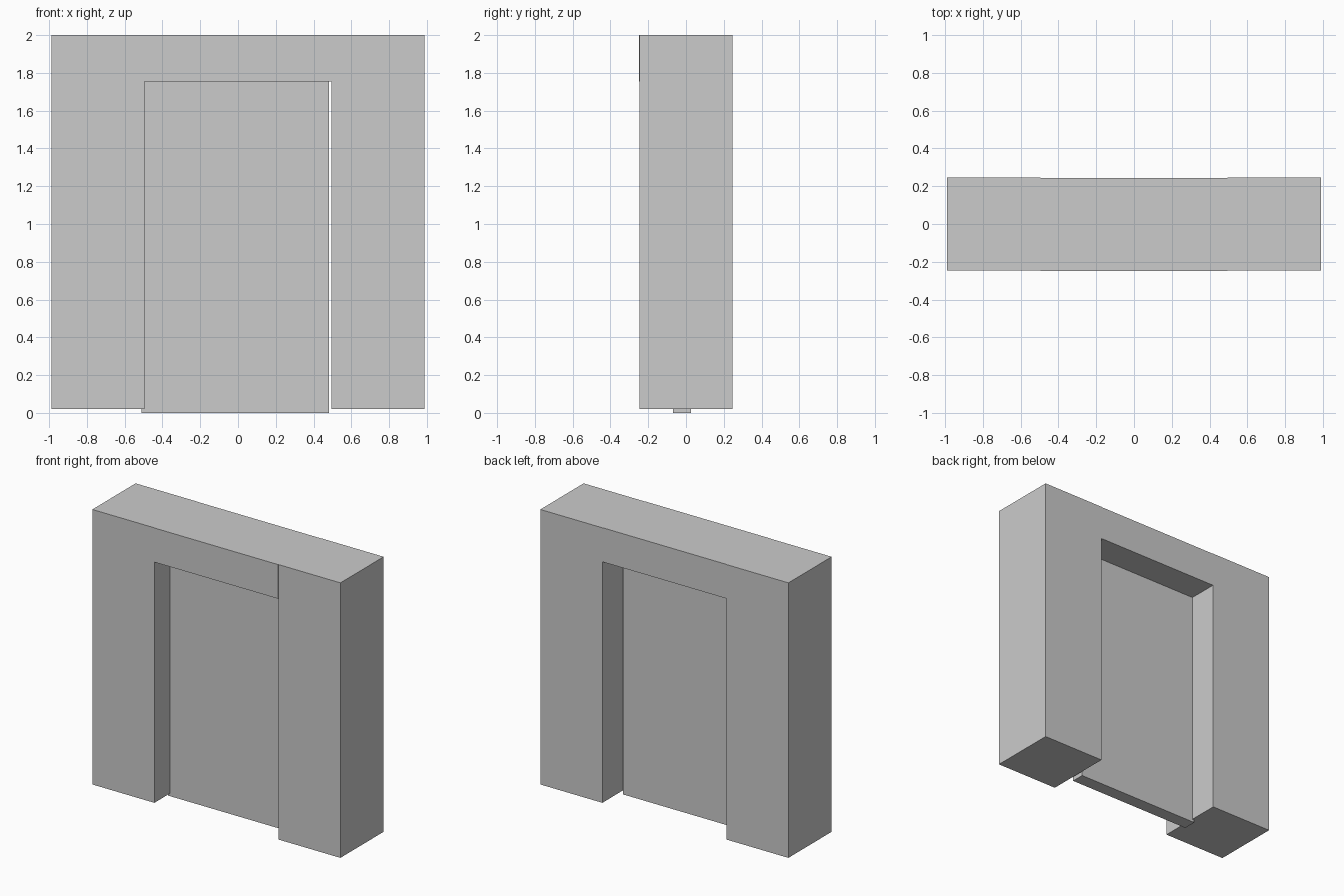
import bpy

if "Cube" in bpy.data.objects:
    bpy.data.objects.remove(bpy.data.objects["Cube"])


def box(name, x, y, z):
    """Box from (min, max) ranges on each axis."""
    bpy.ops.mesh.primitive_cube_add(
        size=1, location=[(a + b) / 2 for a, b in (x, y, z)])
    ob = bpy.context.object
    ob.name = name
    ob.scale = [b - a for a, b in (x, y, z)]
    bpy.ops.object.transform_apply(location=False, rotation=False, scale=True)
    return ob


OUTER, INNER, DEPTH = 0.988, 0.494, 0.246

# Pillars either side of the opening
box("left_pillar", (-OUTER, -INNER), (-DEPTH, DEPTH), (0.02, 2.0))
box("right_pillar", (INNER, OUTER), (-DEPTH, DEPTH), (0.02, 2.0))

# Lintel, set a hair forward of the pillars
box("lintel", (-INNER, INNER), (-DEPTH - 0.002, DEPTH - 0.002), (1.754, 2.0))

# Door panel, slid slightly into the left pillar and dropped to the ground
box("door_panel", (-0.51, 0.481), (-0.068, 0.027), (0.0, 1.756))
